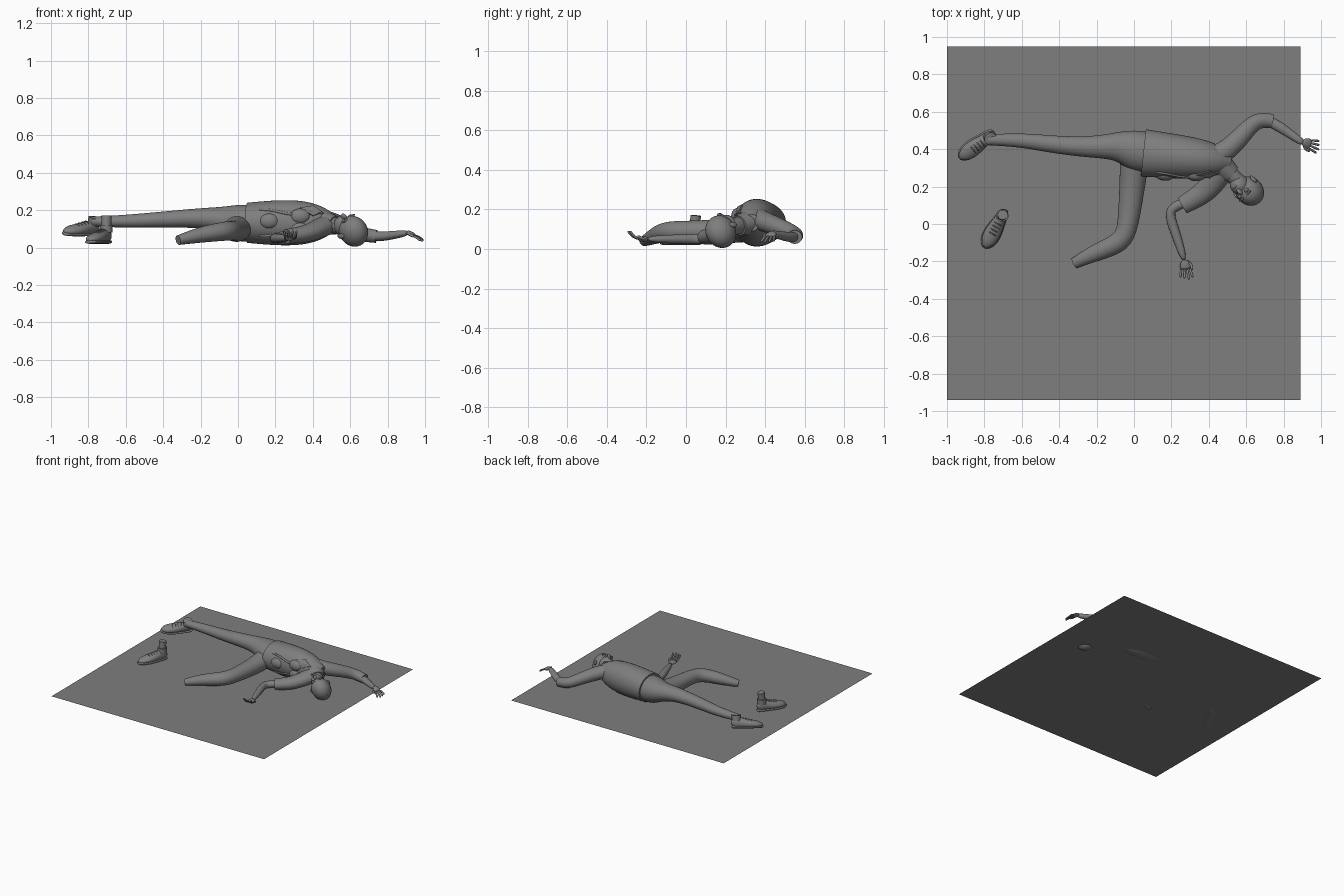
import bpy
import math
from mathutils import Matrix, Vector

cube = bpy.data.objects.get("Cube")
if cube:
    bpy.data.objects.remove(cube)

grey = bpy.data.materials.new("plain_grey")
grey.use_nodes = True
colour = (.21, .21, .21, 1)
grey.diffuse_color = colour
grey.node_tree.nodes["Principled BSDF"].inputs["Base Color"].default_value = colour

world = Matrix()
up_axis = Vector((0, 0, 1))


def make(name, verts, faces):
    mesh = bpy.data.meshes.new(name)
    mesh.from_pydata(verts, [], faces)
    mesh.materials.append(grey)
    obj = bpy.data.objects.new(name, mesh)
    bpy.context.collection.objects.link(obj)
    return obj


def loft(name, rings, frame=world, sides=12, crisp=False):
    """Skin oval rings (centre, half width, half height) set across a path."""
    centres = [Vector(ring[0]) for ring in rings]
    last = len(rings) - 1
    verts, faces = [], []
    for i, (_, width, height) in enumerate(rings):
        along = (centres[min(i + 1, last)] - centres[max(i - 1, 0)]).normalized()
        ref = up_axis if abs(along.z) < .9 else up_axis.yzx
        side = along.cross(ref).normalized()
        up = side.cross(along)
        for k in range(sides):
            angle = math.tau * k / sides
            offset = side * math.cos(angle) * width + up * math.sin(angle) * height
            verts.append(frame @ (centres[i] + offset))
    for i in range(last):
        low, high = i * sides, (i + 1) * sides
        for k in range(sides):
            n = (k + 1) % sides
            faces.append((low + k, low + n, high + n, high + k))
    faces.append(tuple(reversed(range(sides))))
    faces.append(tuple(range(last * sides, len(verts))))
    obj = make(name, verts, faces)
    for face in obj.data.polygons:
        face.use_smooth = not crisp or len(face.vertices) == 4
    if crisp:
        # Keep the cut ends of clothing sharp
        crease = obj.data.attributes.new("crease_edge", "FLOAT", "EDGE")
        for edge in obj.data.edges:
            rows = {v // sides for v in edge.vertices}
            crease.data[edge.index].value = float(rows == {0} or rows == {last})
    mod = obj.modifiers.new("smooth", "SUBSURF")
    mod.levels = mod.render_levels = 2
    return obj


def limb(name, stations, flat=.9, frame=world, crisp=False):
    """Limb through (x, y, z, radius) stations, a little flattened."""
    return loft(name, [((x, y, z), r, r * flat) for x, y, z, r in stations], frame, crisp=crisp)


def tube(name, points, radius, frame=world):
    return loft(name, [(p, radius, radius) for p in points], frame, sides=6)


def ball(name, centre, radii, frame=world):
    bpy.ops.mesh.primitive_uv_sphere_add(segments=24, ring_count=16)
    obj = bpy.context.object
    obj.name = name
    obj.data.materials.append(grey)
    obj.matrix_world = frame @ Matrix.Translation(centre) @ Matrix.Diagonal((*radii, 1))
    bpy.ops.object.shade_smooth()


# Ground sheet
west, east, south, north, level = -1, .89, -.94, .95, .023
make("ground_sheet", [(west, south, level), (east, south, level),
                      (east, north, level), (west, north, level)], [(0, 1, 2, 3)])

# Trousers: outstretched leg with hips, then bent leg
limb("trousers_right_leg", [
    (.1, .38, .13, .11), (0, .39, .13, .12), (-.08, .42, .15, .08), (-.2, .41, .16, .06),
    (-.4, .42, .15, .05), (-.6, .45, .14, .04), (-.78, .45, .14, .03)], crisp=True)
limb("trousers_left_leg", [
    (0, .4, .12, .07), (0, .3, .1, .08), (-.01, .2, .09, .07), (-.03, 0, .09, .06),
    (-.06, -.1, .09, .06), (-.2, -.15, .07, .05), (-.32, -.21, .04, .03)], crisp=True)


# Jacket body, tapering to the shoulders
def torso_ring(t):
    cap = 1 - .6 * t ** 6
    height = .11 + .015 * math.sin(math.pi * t)
    return Vector((.05 + .47 * t, .38 - .05 * t, .133)), (.13 - .025 * t) * cap, height * cap


def on_torso(t, degrees, lift=1.0):
    centre, width, height = torso_ring(t)
    a = math.radians(degrees)
    return centre + Vector((0, width * math.cos(a), height * math.sin(a))) * lift


steps = [i / 8 for i in range(9)]
loft("jacket", [torso_ring(t) for t in steps], sides=16, crisp=True)

# Open jacket edges, lapels and shirt on the chest
for name, s in (("upper", -1), ("lower", 1)):
    tube(name + "_jacket_edge", [on_torso(t, 180 + s * (30 + 9 * math.sin(9 * t)), .97)
                                 for t in steps[1:-1]], .009)
    ball(name + "_shirt_front", on_torso(.6, 180 + s * 20, .82), (.055, .035, .042))
    flap = make(name + "_lapel", [on_torso(t, 180 + s * a, 1.05) for t, a in
                                  ((.6, 40), (.75, 20), (.85, 40), (.75, 55))], [(0, 1, 2, 3)])
    flap.modifiers.new("cloth", "SOLIDIFY").thickness = .007
ball("belly_shirt_front", on_torso(.25, 175, .82), (.055, .035, .042))

# Neck and collar
neck_base, neck_top = Vector((.47, .31, .13)), Vector((.6, .19, .1))
loft("neck", [(neck_base.lerp(neck_top, t), .043, .046) for t in steps[::2]])
loft("collar", [(neck_base.lerp(neck_top, t), .07 - .04 * t, .064 - .03 * t)
                for t in steps[:4]], crisp=True)

# Head: local x is sideways, y runs to the crown, z out of the face
crown = Vector((1, -1, 0)).normalized()
face = (up_axis * 2 - Vector((.7, .7, 0))).normalized()
head = Matrix((crown.cross(face), crown, face)).transposed().to_4x4()
head.translation = (.605, .185, .092)
ball("skull", (0, .015, -.005), (.071, .083, .085), head)
ball("jaw", (0, -.045, .025), (.05, .055, .06), head)
ball("nose", (0, -.02, .083), (.011, .02, .017), head)
ball("lips", (0, -.057, .075), (.02, .008, .011), head)
for side, s in (("left", 1), ("right", -1)):
    ball(side + "_eye", (s * .027, 0, .069), (.014, .009, .012), head)
    ball(side + "_ear", (s * .07, -.015, 0), (.009, .024, .015), head)
    ball(side + "_brow", (s * .027, .018, .074), (.02, .005, .007), head)

# Arms: sleeve, then bare forearm
limb("right_sleeve", [
    (.42, .36, .16, .06), (.5, .39, .14, .06), (.6, .5, .1, .05), (.66, .56, .07, .045),
    (.74, .55, .06, .04)], crisp=True)
limb("right_forearm", [
    (.7, .56, .06, .03), (.78, .52, .06, .03), (.85, .47, .07, .023), (.91, .43, .08, .02)])
limb("left_sleeve", [
    (.47, .29, .12, .07), (.41, .2, .09, .065), (.35, .15, .07, .06), (.26, .1, .06, .05)],
    .8, crisp=True)
limb("left_forearm", [
    (.29, .12, .06, .03), (.2, .09, .05, .03), (.19, .04, .05, .03), (.23, -.07, .05, .026),
    (.27, -.2, .05, .018)])


def hand(name, wrist, forward, curl, thumb_side):
    """Palm, four spread fingers and a thumb."""
    wrist, forward = Vector(wrist), Vector(forward).normalized()
    side = forward.cross(up_axis).normalized() * thumb_side
    bend = up_axis * curl
    knuckles = wrist + forward * .055
    loft(name + "_palm", [(wrist, .018, .013), (wrist.lerp(knuckles, .4), .027, .014),
                          (knuckles, .034, .012)])
    for i, finger in enumerate(("index", "middle", "ring", "little")):
        spread = 1.5 - i
        root = knuckles + side * spread * .015 - forward * .008
        step = (forward + side * spread * .14) * (.028 - abs(spread - .4) * .004)
        tube(f"{name}_{finger}_finger", [root + step * k + bend * (k / 2) ** 2
                                         for k in (0, 1, 1.7, 2.2)], .0075)
    root = wrist + forward * .012 + side * .015
    elbow = root + (side + forward) * .02
    tube(name + "_thumb", [root, elbow, elbow + forward * .03 + bend * .5], .009)


hand("right_hand", (.9, .44, .084), (.9, -.3, -.4), -.007, 1)
hand("left_hand", (.27, -.19, .05), (.1, -.9, 0), .035, -1)


def shoe(name, heel, yaw, roll):
    """Laced shoe with its heel at the local origin and toe along x."""
    frame = (Matrix.Translation(heel) @ Matrix.Rotation(yaw, 4, "Z")
             @ Matrix.Rotation(roll, 4, "X"))
    upper, sole = [], []
    for t in steps:
        end = 1 - .6 * (2 * t - 1) ** 8
        width = (.038 + .008 * math.sin(math.tau * (t - .4))) * end
        height = .048 - .026 * t
        upper.append(((.235 * t, 0, height), width, height * end))
        sole.append(((.24 * t, 0, .011), width * 1.1, .011))
    loft(name + "_upper", upper, frame)
    loft(name + "_sole", sole, frame)
    limb(name + "_opening", [(.04, 0, .06, .035), (.04, 0, .1, .035)], 1, frame, True)
    for i in range(4):
        x, z = .09 + i * .02, .082 - i * .005
        tube(f"{name}_lace_{i + 1}", [(x, -.025, z - .012), (x, 0, z), (x, .025, z - .012)],
             .004, frame)
    return frame


shoe("right_shoe", (-.75, .5, .065), math.radians(-142), -.25)
stray = shoe("left_shoe", (-.685, .08, .02), math.radians(-119), 0)
limb("left_ankle", [(.04, 0, .06, .03), (.04, 0, .1, .027), (.035, 0, .15, .028)],
     1, stray, True)
